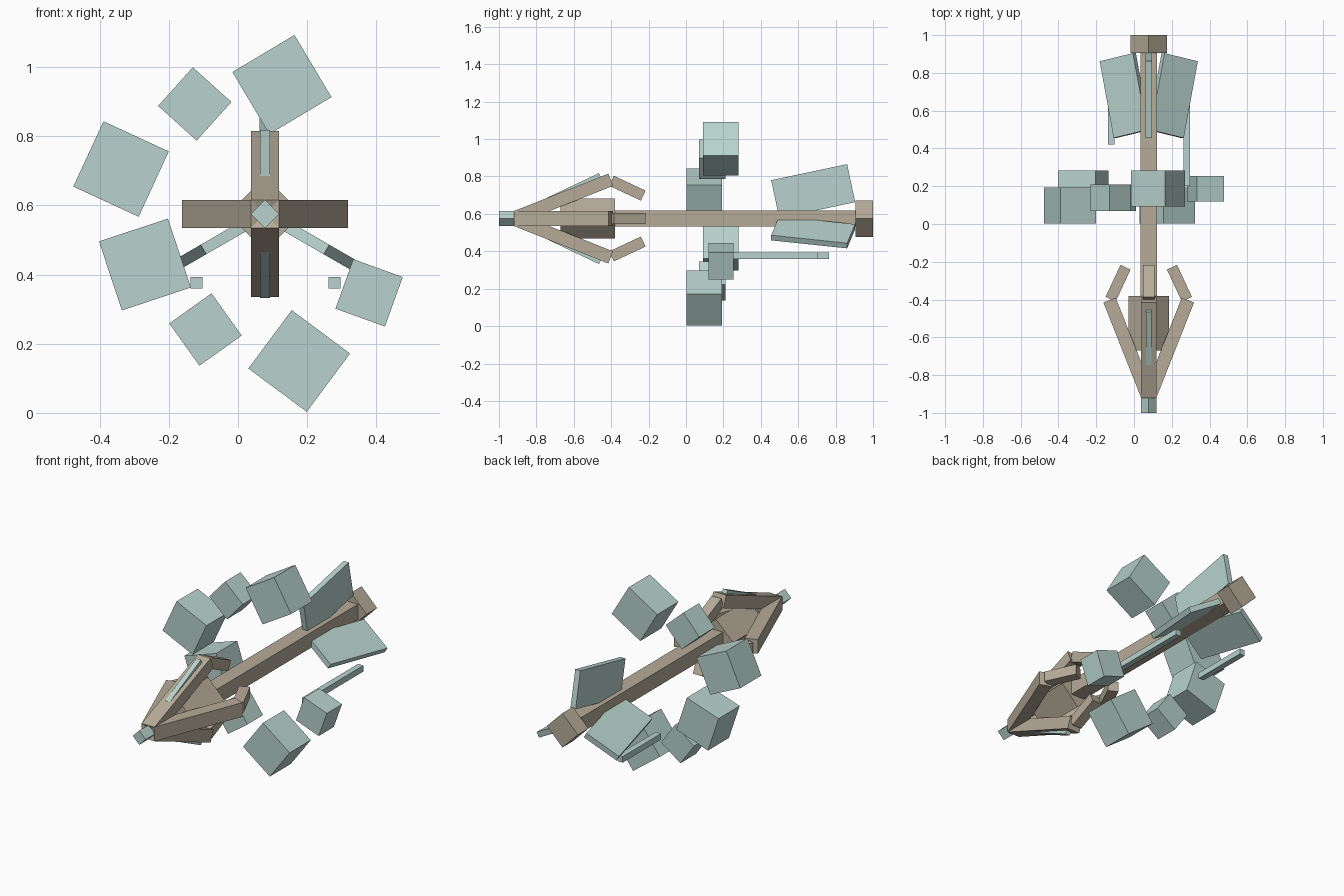
import bpy, bmesh
from math import radians
from mathutils import Matrix, Vector

if "Cube" in bpy.data.objects:
    bpy.data.objects.remove(bpy.data.objects["Cube"], do_unlink=True)

# Centre line of the shaft
AXIS = Matrix.Translation((0.078, 0, 0.575))


def material(name, colour):
    mat = bpy.data.materials.new(name)
    mat.use_nodes = True
    mat.diffuse_color = colour
    mat.node_tree.nodes["Principled BSDF"].inputs["Base Color"].default_value = colour
    return mat


tan = material("warm_tan", (0.47, 0.41, 0.32, 1))
teal = material("pale_teal", (0.48, 0.65, 0.61, 1))


def box(name, size, matrix, mat):
    """Box of the given size placed by a matrix."""
    bm = bmesh.new()
    bmesh.ops.create_cube(bm, size=1, matrix=matrix @ Matrix.Diagonal((*size, 1)))
    mesh = bpy.data.meshes.new(name)
    bm.to_mesh(mesh)
    bm.free()
    mesh.materials.append(mat)
    obj = bpy.data.objects.new(name, mesh)
    bpy.context.collection.objects.link(obj)
    return obj


def turn(degrees):
    """Turn about the shaft, anticlockwise as seen from the front."""
    return Matrix.Rotation(radians(-degrees), 4, 'Y')


def radial(angle, y, radius, tilt):
    """Place a part around the shaft, leaning outwards towards the back."""
    return (AXIS @ turn(angle) @ Matrix.Translation((0, y, radius))
            @ Matrix.Rotation(radians(tilt), 4, 'X'))


def on_axis(y, angle=0):
    return AXIS @ Matrix.Translation((0, y, 0)) @ turn(angle)


# Shaft with diamond-turned blocks
box("shaft", (0.087, 1.5, 0.087), on_axis(0.155), tan)
box("head_core", (0.152, 0.29, 0.152), on_axis(-0.525, 45), tan)
box("pommel", (0.138, 0.095, 0.138), on_axis(0.9525, 45), tan)
box("tip", (0.0575, 0.1, 0.0575), on_axis(-0.95, 45), teal)

# Four prongs, each ending in an inward claw
for i in range(4):
    box(f"prong_{i}", (0.081, 0.543, 0.07), radial(90 * i, -0.655, 0.1075, 21.6), tan)
    box(f"claw_{i}", (0.06, 0.187, 0.059), radial(90 * i, -0.3135, 0.1625, -25), tan)

# Inlays on the upper and lower prongs
for name, angle in (("upper_inlay", 0), ("lower_inlay", 180)):
    box(name, (0.03, 0.31, 0.03), radial(angle, -0.599, 0.163, 25.4), teal)

# Three tail fins
for i in range(3):
    box(f"tail_fin_{i}", (0.032, 0.415, 0.2075), radial(120 * i, 0.68, 0.1465, 11.9), teal)

# Ring of floating blocks: x, y, z, width, depth, angle
blocks = (
    (0.127, 0.187, 0.949, 0.209, 0.19, 30.8),
    (-0.125, 0.14, 0.893, 0.15, 0.14, 48),
    (-0.338, 0.097, 0.705, 0.208, 0.19, -24.8),
    (-0.269, 0.187, 0.429, 0.21, 0.19, 18.4),
    (-0.094, 0.14, 0.241, 0.15, 0.14, 35.5),
    (0.177, 0.097, 0.15, 0.21, 0.19, -36.6),
    (0.379, 0.187, 0.347, 0.152, 0.136, -19.8),
)
for i, (x, y, z, width, depth, angle) in enumerate(blocks):
    box(f"floating_block_{i}", (width, depth, width),
        Matrix.Translation((x, y, z)) @ turn(angle), teal)

# Thin side rods
for name, x, front, back in (("right_rod", -0.12, 0.42, 0.765), ("left_rod", 0.279, 0.2, 0.705)):
    box(name, (0.034, back - front, 0.034),
        Matrix.Translation((x, (front + back) / 2, 0.376)), teal)
